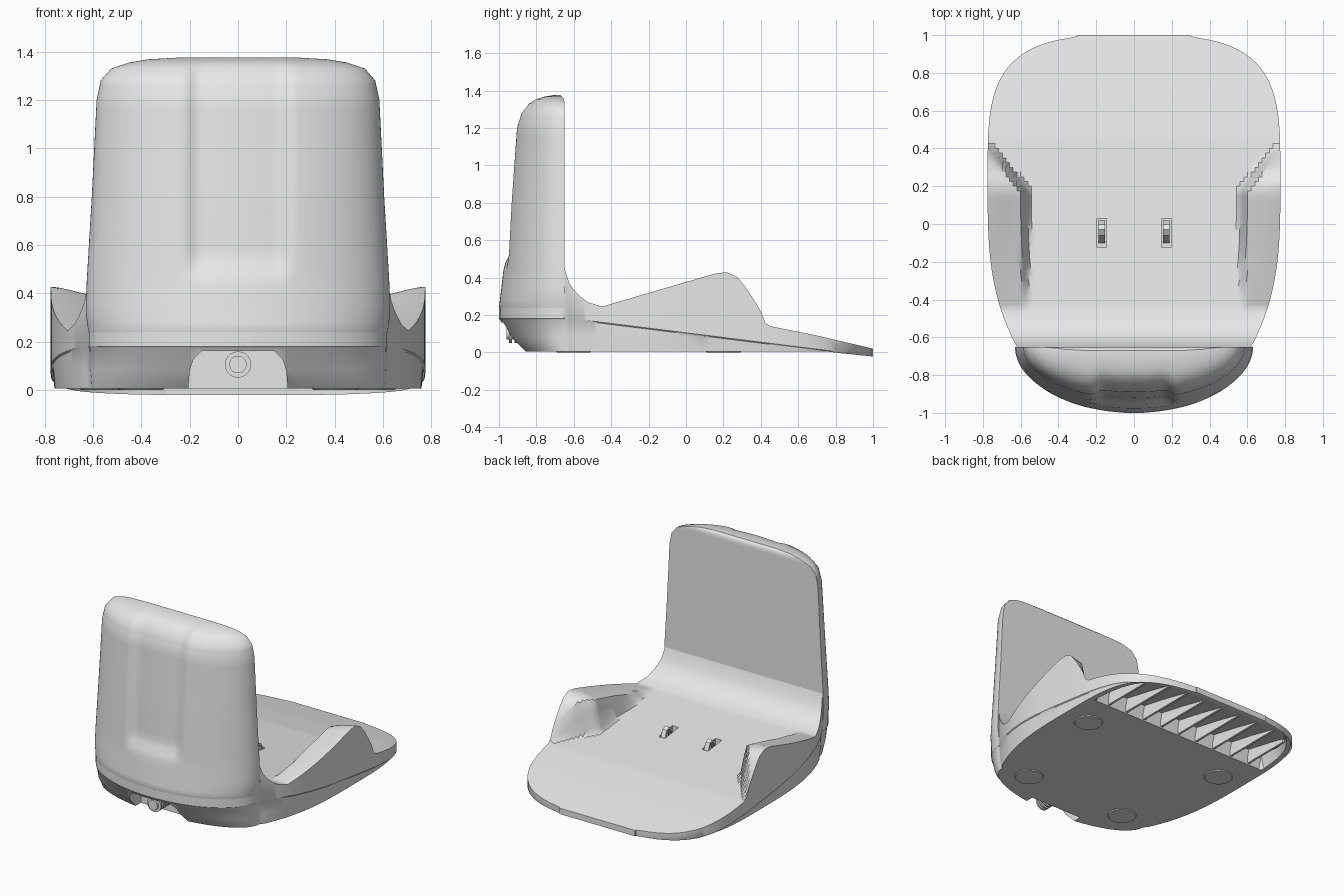
import bpy, bmesh, math
from mathutils import Matrix

if "Cube" in bpy.data.objects:
    bpy.data.objects.remove(bpy.data.objects["Cube"], do_unlink=True)

GREY = (0.8, 0.8, 0.8, 1.0)
mat = bpy.data.materials.new("plain grey")
mat.use_nodes = True
mat.diffuse_color = GREY
mat.node_tree.nodes["Principled BSDF"].inputs["Base Color"].default_value = GREY


def finish(name, bm, smooth=True):
    bmesh.ops.recalc_face_normals(bm, faces=bm.faces)
    me = bpy.data.meshes.new(name)
    bm.to_mesh(me)
    bm.free()
    ob = bpy.data.objects.new(name, me)
    bpy.context.collection.objects.link(ob)
    me.materials.append(mat)
    if smooth:
        shade(ob)
    return ob


def activate(ob):
    bpy.ops.object.select_all(action='DESELECT')
    ob.select_set(True)
    bpy.context.view_layer.objects.active = ob


def shade(ob):
    activate(ob)
    bpy.ops.object.shade_smooth_by_angle(angle=math.radians(35))


def interp(pts, t):
    if t <= pts[0][0]:
        return pts[0][1]
    for (a, va), (b, vb) in zip(pts, pts[1:]):
        if t <= b:
            return va + (vb - va) * (t - a) / (b - a)
    return pts[-1][1]


def smooth(t):
    t = min(max(t, 0), 1)
    return t * t * (3 - 2 * t)


def prism(bm, pts, axis, lo, hi):
    """Extrude a closed 2D outline along x or y."""
    def put(p, d):
        return (d, p[0], p[1]) if axis == 'x' else (p[0], d, p[1])
    a = [bm.verts.new(put(p, lo)) for p in pts]
    b = [bm.verts.new(put(p, hi)) for p in pts]
    n = len(pts)
    bm.faces.new(a)
    bm.faces.new(b)
    for i in range(n):
        bm.faces.new((a[i], a[(i + 1) % n], b[(i + 1) % n], b[i]))


# Shape rules of the base: plan half width, seat floor and side wing crest
FLOOR = [(-.65, .45), (-.63, .38), (-.59, .32), (-.53, .27), (-.45, .245),
         (0, .19), (.45, .14), (.7, .09), (1, .02)]
CREST = [(-.45, .245), (.15, .42), (.22, .43), (.28, .41), (.33, .35),
         (.38, .27), (.45, .19), (.55, .15), (.7, .1), (1, .02)]


def half_width(y):
    if y < -.65:
        return max(.05, .62 * math.sqrt(max(0, 1 - ((y + .65) / .35) ** 2)))
    if y < .2:
        return .775 - .155 * ((.2 - y) / .85) ** 3
    return max(.3, .775 * max(0, 1 - ((y - .2) / .8) ** 4) ** .31)


def top_z(x, y):
    if y < -.655:
        return .24
    f = interp(FLOOR, y)
    if y < -.45:
        return f
    d = abs(x) - (.55 + .85 * max(0, y - .18))
    mask = .85 * smooth(d / .05) + .15 * smooth(d / .22)
    return f + (interp(CREST, y) - f) * mask


# Base: dished seat with wings, side walls, chamfered front and hollow tail
ROWS = [-.65 - .35 * math.cos(i * math.pi / 28) for i in range(14)] + [-.66]
ROWS += [-.65 + i * .025 for i in range(61)]
ROWS += [1 - .15 * ((10 - i) / 10) ** 2 for i in range(1, 11)]
COLS = 80


def tuck(y, k):
    return y if y > -.6 else -.6 + (y + .6) * k


bm = bmesh.new()
top, low = [], []
for y in ROWS:
    w = half_width(y)
    a, b = [], []
    for i in range(COLS + 1):
        u = 2 * i / COLS - 1
        z = top_z(u * w, y)
        a.append(bm.verts.new((u * w, y, z)))
        hollow = abs(u) < .93 and .47 < y < .93
        b.append(bm.verts.new((u * w * .98, tuck(y, .68), max(.006, z - .03) if hollow else .006)))
    top.append(a)
    low.append(b)
for grid in (top, low):
    for r, s in zip(grid, grid[1:]):
        for i in range(COLS):
            bm.faces.new((r[i], r[i + 1], s[i + 1], s[i]))


def border(g):
    return (g[0][:-1] + [r[-1] for r in g[:-1]] + g[-1][:0:-1]
            + [r[0] for r in g[:0:-1]])


rim, foot = border(top), border(low)
levels = [rim]
for kind in ("seam", "under_seam", "belly"):
    ring = []
    for v in rim:
        x, y, z = v.co
        seam = min(.23 - .125 * (y + 1), .75 * z)
        if kind == "seam":
            co = (x, y, seam)
        elif kind == "under_seam":
            co = (x * .993, tuck(y, .985), seam - min(.006, .1 * z))
        else:
            co = (x * .99, tuck(y, .88), min(.085, .45 * z))
        ring.append(bm.verts.new(co))
    levels.append(ring)
levels.append(foot)
for r, s in zip(levels, levels[1:]):
    for i in range(len(r)):
        j = (i + 1) % len(r)
        bm.faces.new((r[i], r[j], s[j], s[i]))
base = finish("base", bm, False)

# Cutters: cable notch in the front and two contact slots in the seat
bm = bmesh.new()
prism(bm, [(-.21, -.05), (-.2, .08), (-.185, .125), (-.15, .16),
           (.15, .16), (.185, .125), (.2, .08), (.21, -.05)], 'y', -1.1, -.8)
for s in (-1, 1):
    prism(bm, [(-.125, .12), (.03, .12), (.03, .3), (-.125, .3)], 'x',
          s * .17 - .025, s * .17 + .025)
cutter = finish("notch_cutter", bm, False)
cutter.hide_render = True
activate(base)
mod = base.modifiers.new("cut", 'BOOLEAN')
mod.operation = 'DIFFERENCE'
mod.solver = 'EXACT'
mod.object = cutter
bpy.ops.object.modifier_apply(modifier=mod.name)
bpy.data.objects.remove(cutter, do_unlink=True)
shade(base)

# Upright: stacked half-elliptic rings with a shallow panel on the front
WIDE = [(.2, .61), (.24, .62), (.32, .63), (.45, .626), (.8, .605), (1.2, .585),
        (1.28, .568), (1.33, .525), (1.355, .45), (1.368, .37), (1.375, .25)]
FRONT = [(.2, -.98), (.24, -1), (.32, -.99), (.45, -.975), (.8, -.955), (1.2, -.925),
         (1.28, -.9), (1.33, -.86), (1.355, -.82), (1.368, -.77), (1.375, -.72)]
REAR = [(1.34, -.65), (1.36, -.655), (1.375, -.67)]
heights = [.2, .24] + [.28 + .04 * i for i in range(24)]
heights += [1.23, 1.255, 1.28, 1.305, 1.33, 1.345, 1.355, 1.362, 1.368, 1.372, 1.375]
ARC = 72
bm = bmesh.new()
rings = []
for z in heights:
    w, yr = interp(WIDE, z), interp(REAR, z)
    depth = yr - interp(FRONT, z)
    ring = []
    for i in range(ARC + 1):
        t = math.pi * i / ARC
        x = -w * math.cos(t)
        dent = .035 * smooth((z - .45) / .1) * smooth((.23 - abs(x)) / .07)
        ring.append(bm.verts.new((x, yr - depth * math.sin(t) + dent * min(1, depth / .25), z)))
    rings.append(ring)
for r, s in zip(rings, rings[1:]):
    for i in range(ARC + 1):
        j = (i + 1) % (ARC + 1)
        bm.faces.new((r[i], r[j], s[j], s[i]))
bm.faces.new(rings[0])
bm.faces.new(rings[-1])
finish("upright", bm)

# Bent spring contacts standing in the slots
for side, s in (("right", -1), ("left", 1)):
    bm = bmesh.new()
    prism(bm, [(-.1, .13), (-.085, .13), (-.05, .21), (-.03, .225), (-.005, .21),
               (.015, .16), (.022, .17), (-.003, .228), (-.03, .243), (-.06, .225)],
          'x', s * .17 - .017, s * .17 + .017)
    finish(side + "_contact", bm)

# Ribs across the hollow under the tail
for k in range(-4, 5):
    x = k * .15
    end = .93 if abs(k) < 4 else .82
    bm = bmesh.new()
    prism(bm, [(.46, .008), (end, .008), (end, top_z(x, end) - .015),
               (.46, top_z(x, .46) - .02)], 'x', x - .008, x + .008)
    finish("tail_rib", bm, False)

# Round feet
for x, y in ((.4, -.6), (-.4, -.6), (.56, .2), (-.56, .2)):
    bm = bmesh.new()
    bmesh.ops.create_cone(bm, cap_ends=True, segments=32, radius1=.09, radius2=.1,
                          depth=.012, matrix=Matrix.Translation((x, y, .006)))
    finish("foot", bm)

# Cable plug with ridged sleeve
bm = bmesh.new()
turn = Matrix.Rotation(math.pi / 2, 4, 'X')
for y, r, d in [(-.87, .036, .18)] + [(-.83 - .027 * i, .054, .014) for i in range(5)]:
    bmesh.ops.create_cone(bm, cap_ends=True, segments=32, radius1=r, radius2=r,
                          depth=d, matrix=Matrix.Translation((0, y, .105)) @ turn)
finish("cable_plug", bm)
